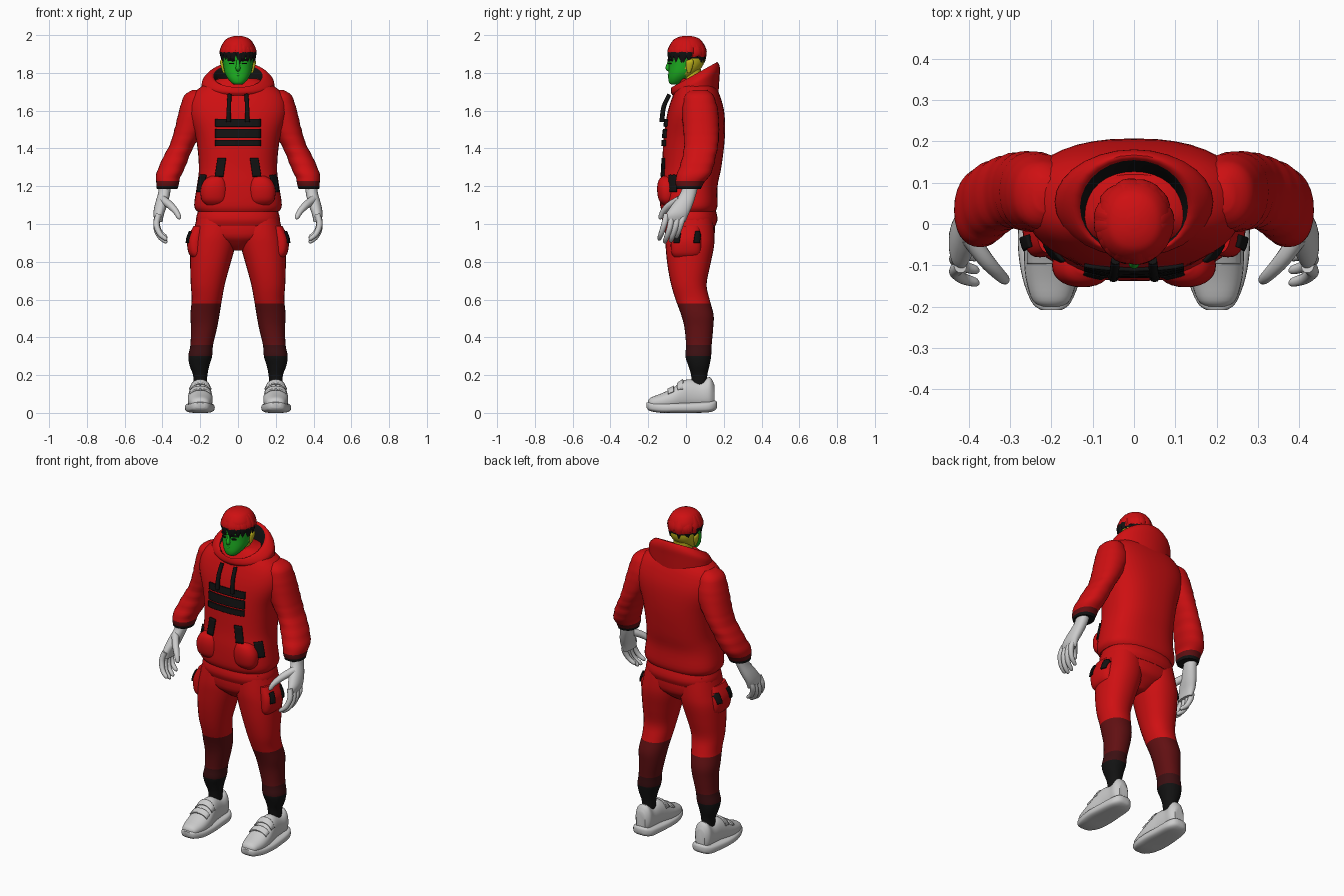
import bpy, bmesh, math, random
from mathutils import Vector
from mathutils.bvhtree import BVHTree

random.seed(4)
cube = bpy.data.objects.get("Cube")
if cube:
    bpy.data.objects.remove(cube)
made = []


def material(name, *rgb):
    m = bpy.data.materials.new(name)
    m.use_nodes = True
    m.diffuse_color = (*rgb, 1)
    m.node_tree.nodes["Principled BSDF"].inputs["Base Color"].default_value = (*rgb, 1)
    return m


RED = material("red cloth", .62, .005, .006)
DARK = material("dark red cloth", .12, .005, .006)
MAROON = material("maroon cloth", .045, .005, .006)
BLACK = material("black", .006, .006, .006)
GREY = material("light grey", .6, .6, .6)
GREEN = material("green skin", .012, .42, .015)
YELLOW = material("yellow skin", .55, .48, .012)


def finish(name, bm, mats, rule=None):
    bmesh.ops.recalc_face_normals(bm, faces=bm.faces)
    if rule:
        for f in bm.faces:
            f.material_index = rule(f.calc_center_median())
    me = bpy.data.meshes.new(name)
    bm.to_mesh(me)
    bm.free()
    for m in mats:
        me.materials.append(m)
    ob = bpy.data.objects.new(name, me)
    bpy.context.collection.objects.link(ob)
    made.append(ob)
    return ob


def smooth_rows(rows, steps=4):
    """Catmull-Rom interpolation through tuples of any length."""
    out = []
    for i in range(len(rows) - 1):
        a, b, c, d = rows[max(i - 1, 0)], rows[i], rows[i + 1], rows[min(i + 2, len(rows) - 1)]
        for k in range(steps):
            t = k / steps
            out.append([q + .5 * t * (r - p + t * (2 * p - 5 * q + 4 * r - s + t * (3 * (q - r) + s - p)))
                        for p, q, r, s in zip(a, b, c, d)])
    return out + [list(rows[-1])]


def skin_rings(bm, rings):
    loops = [[bm.verts.new(p) for p in ring] for ring in rings]
    n = len(loops[0])
    for a, b in zip(loops, loops[1:]):
        for j in range(n):
            bm.faces.new((a[j], a[(j + 1) % n], b[(j + 1) % n], b[j]))
    bm.faces.new(loops[0])
    bm.faces.new(loops[-1])


def loft(name, rows, mats, rule=None, along="z", power=2.2, side=1, fold=0, n=28):
    """Rows: position, two centre values, two radii and an optional tilt."""
    rings = []
    for row in smooth_rows(rows):
        t, cx, cy, rx, ry = row[:5]
        tilt = row[5] if len(row) > 5 else 0
        grow = 1 + fold * math.sin(t * 110)
        ring = []
        for j in range(n):
            a = math.tau * j / n
            c, s = math.cos(a), math.sin(a)
            u = cx + grow * rx * math.copysign(abs(c) ** (2 / power), c)
            v = cy + grow * ry * math.copysign(abs(s) ** (2 / power), s)
            ring.append((side * u, v, t + tilt * v) if along == "z" else (side * u, t, v))
        rings.append(ring)
    bm = bmesh.new()
    skin_rings(bm, rings)
    return finish(name, bm, mats, rule)


def tubes(name, paths, mats, rule=None, flat=1, n=10):
    """Paths: list of (points with radius, reference direction)."""
    bm = bmesh.new()
    for path, ref in paths:
        pts = smooth_rows(path)
        rings = []
        for i, p in enumerate(pts):
            tan = Vector(pts[min(i + 1, len(pts) - 1)][:3]) - Vector(pts[max(i - 1, 0)][:3])
            across = tan.cross(Vector(ref)).normalized()
            out = across.cross(tan).normalized()
            rings.append([Vector(p[:3]) + p[3] * (across * math.cos(math.tau * j / n)
                          + out * flat * math.sin(math.tau * j / n)) for j in range(n)])
        skin_rings(bm, rings)
    return finish(name, bm, mats, rule)


def tree_of(ob):
    return BVHTree.FromPolygons([v.co for v in ob.data.vertices], [p.vertices[:] for p in ob.data.polygons])


def patch(name, tree, axis, sign, u, v, mat, shear=0, k=8):
    """Thin plate laid on a surface, projected along one axis."""
    bm = bmesh.new()
    grid = {}
    for i in range(k + 1):
        for j in range(k + 1):
            b = v[0] + (v[1] - v[0]) * j / k
            co = [u[0] + (u[1] - u[0]) * i / k + shear * (b - v[0]), b]
            co.insert(axis, sign)
            ray = Vector((0, 0, 0))
            ray[axis] = -sign
            hit, normal, _, _ = tree.ray_cast(Vector(co), ray)
            if hit:
                grid[i, j] = bm.verts.new(hit - ray * .005)
    for i in range(k):
        for j in range(k):
            quad = [grid.get(q) for q in ((i, j), (i + 1, j), (i + 1, j + 1), (i, j + 1))]
            if all(quad):
                bm.faces.new(quad)
    ob = finish(name, bm, [mat])
    mod = ob.modifiers.new("thickness", "SOLIDIFY")
    mod.thickness, mod.offset = .009, 0


# Hooded top and the layer below it
torso = loft("hooded_top", [
    (1.065, 0, .015, .215, .14), (1.1, 0, .015, .232, .152), (1.2, 0, .015, .218, .152),
    (1.3, 0, .03, .207, .157), (1.45, 0, .043, .222, .162), (1.58, 0, .052, .262, .152),
    (1.67, 0, .055, .25, .128), (1.73, 0, .055, .19, .1), (1.77, 0, .05, .1, .07)], [RED], power=2.5, n=40)
loft("under_shirt", [(.99, 0, .02, .212, .135, -.12), (1.03, 0, .02, .222, .147, -.12),
                     (1.1, 0, .02, .2, .13)], [RED], power=2.4)
loft("hood", [(1.63, 0, .055, .19, .115, .2), (1.7, 0, .055, .192, .122, .4), (1.735, 0, .05, .187, .13, .5),
              (1.765, 0, .045, .15, .122, .55), (1.755, 0, .04, .125, .11, .55),
              (1.71, 0, .04, .105, .09, .5), (1.67, 0, .04, .09, .075, .4)],
     [RED, BLACK], lambda c: int(abs(c.x / .128) ** 2 + abs((c.y - .04) / .112) ** 2 < 1), power=2)

# Chest plates, drawstrings and straps
chest = tree_of(torso)
for z0, z1 in ((1.515, 1.555), (1.455, 1.503), (1.412, 1.445)):
    patch("chest_bar", chest, 1, -1, (-.12, .12), (z0, z1), BLACK, k=12)
for s in (-1, 1):
    tubes("drawstring", [([(s * .045, -.088, 1.685, .011), (s * .048, -.118, 1.62, .012),
                           (s * .05, -.128, 1.54, .013)], (1, 0, 0))], [BLACK])
    patch("waist_strap", chest, 1, -1, (s * .1 - .022, s * .1 + .022), (1.25, 1.35), BLACK, -s * .15)
    patch("pocket_opening", chest, 0, s, (-.09, -.05), (1.17, 1.26), BLACK)
    loft("front_pouch", [(1.1, .12, -.1, .045, .02), (1.13, .125, -.1, .068, .045), (1.19, .125, -.1, .072, .053),
                         (1.235, .12, -.1, .055, .043), (1.255, .11, -.1, .03, .02)], [RED], side=s)

# Sleeves, hands and fingers
for s in (-1, 1):
    loft("sleeve", [(1.71, .21, .07, .03, .04), (1.68, .222, .07, .062, .075), (1.6, .227, .075, .085, .095),
                    (1.5, .26, .08, .076, .095), (1.42, .295, .08, .066, .09), (1.36, .325, .07, .068, .088),
                    (1.3, .35, .055, .07, .09), (1.25, .37, .035, .066, .088), (1.22, .372, .02, .06, .075),
                    (1.185, .375, .015, .056, .064)], [RED, DARK, BLACK],
         lambda c: 2 if c.z < 1.197 else int(c.z < 1.225), side=s, fold=.018)
    loft("palm", [(1.25, .385, .03, .033, .043), (1.17, .39, .015, .032, .042), (1.1, .408, -.02, .033, .055),
                  (1.05, .42, -.047, .028, .06), (1.01, .418, -.058, .018, .054)], [GREY], side=s)
    fingers = []
    for y, drop in ((-.103, .015), (-.073, 0), (-.042, .005), (-.012, .025)):
        fingers.append(([(s * .42, y, 1.05, .016), (s * .432, y - .012, .985 + drop, .016),
                         (s * .415, y - .028, .935 + drop, .014), (s * .385, y - .038, .908 + drop, .011),
                         (s * .375, y - .04, .902 + drop, .004)], (0, 1, 0)))
    fingers.append(([(s * .4, -.03, 1.13, .022), (s * .36, -.085, 1.1, .02), (s * .328, -.12, 1.065, .016),
                     (s * .312, -.135, 1.035, .012), (s * .308, -.138, 1.025, .004)], (0, 1, 0)))
    tubes("fingers", fingers, [GREY])

# Trousers with banded lower legs
loft("trouser_seat", [(.86, 0, .02, .04, .05), (.9, 0, .02, .12, .1), (.95, 0, .02, .218, .132),
                      (1.08, 0, .02, .21, .13)], [RED])


def leg_band(c):
    return 3 if c.z < .3 else 2 if c.z < .36 else int(c.z < .57)


for s in (-1, 1):
    leg = loft("trouser_leg", [
        (.14, .2, .07, .034, .04), (.2, .2, .07, .038, .043), (.25, .204, .068, .052, .056),
        (.3, .2, .065, .063, .068), (.36, .192, .068, .06, .068), (.45, .18, .068, .069, .076),
        (.52, .175, .06, .077, .086), (.6, .165, .035, .08, .09), (.68, .16, .015, .09, .094),
        (.78, .148, .015, .105, .113), (.88, .133, .02, .118, .128), (.95, .122, .02, .115, .13),
        (1.05, .11, .02, .105, .12)], [RED, DARK, MAROON, BLACK], leg_band, side=s)
    pocket = loft("thigh_pocket", [(.82, .215, .0, .025, .06), (.85, .225, .0, .038, .078),
                                   (.92, .226, .0, .042, .08), (.99, .205, .0, .03, .07)],
                  [RED], side=s, power=2.6)
    for y in (-.065, .04):
        patch("pocket_tab", tree_of(pocket), 0, s, (y, y + .03), (.9, .96), BLACK, .15)

# Shoes
for s in (-1, 1):
    upper = loft("shoe_upper", [
        (-.2, .2, .05, .02, .015), (-.185, .2, .052, .045, .03), (-.13, .2, .058, .062, .045),
        (-.07, .2, .072, .066, .06), (-.02, .2, .09, .06, .077), (.02, .2, .098, .054, .08),
        (.08, .2, .095, .05, .073), (.125, .2, .105, .05, .085), (.15, .2, .09, .03, .06)],
        [GREY], along="y", side=s)
    loft("shoe_sole", [(-.208, .2, .04, .025, .014), (-.19, .2, .034, .047, .024), (-.13, .2, .027, .07, .027),
                       (-.05, .202, .027, .079, .027), (.04, .202, .028, .074, .028),
                       (.12, .2, .032, .066, .029), (.155, .2, .04, .045, .025), (.165, .2, .042, .02, .012)],
         [GREY], along="y", side=s, power=3.2)
    for y in (-.095, -.045):
        patch("shoe_strap", tree_of(upper), 2, 1, (s * .2 - .056, s * .2 + .056), (y, y + .03), GREY)

# Head, face and neck
loft("neck", [(1.64, 0, .045, .06, .055), (1.72, 0, .03, .052, .05), (1.82, 0, .03, .052, .05)],
     [GREEN, YELLOW], lambda c: int(c.y > .0))
head = loft("head", [
    (1.738, 0, -.06, .02, .018), (1.748, 0, -.055, .035, .034), (1.77, 0, -.04, .054, .054),
    (1.8, 0, -.018, .07, .075), (1.84, 0, 0, .078, .09), (1.88, 0, .005, .081, .094),
    (1.93, 0, .005, .074, .085), (1.965, 0, .005, .045, .05)],
    [GREEN, YELLOW], lambda c: int(c.y > .0), n=36)
tubes("nose", [([(0, -.087, 1.868, .007), (0, -.093, 1.845, .009), (0, -.096, 1.825, .013),
                 (0, -.086, 1.812, .008)], (1, 0, 0))], [GREEN])
tubes("lips", [([(-.026, -.078, 1.788, .003), (0, -.09, 1.79, .007), (.026, -.078, 1.788, .003)], (0, 0, 1))], [GREEN])
face = tree_of(head)
for s in (-1, 1):
    patch("eye", face, 1, -1, (s * .034 - .012, s * .034 + .012), (1.846, 1.852), BLACK)
    patch("eyebrow", face, 1, -1, (s * .036 - .018, s * .036 + .018), (1.864, 1.872), BLACK)
    loft("ear", [(1.8, .074, .015, .006, .008), (1.83, .08, .018, .01, .017), (1.86, .083, .02, .012, .02),
                 (1.875, .08, .02, .006, .01)], [YELLOW], side=s)


# Hair cap and layered locks, black towards the tips
def hair_band(c):
    return int(c.z < (1.908 if c.y < .03 else 1.888))


loft("hair_cap", [(1.875, 0, .008, .08, .092, -.35), (1.9, 0, .008, .088, .097, -.2), (1.94, 0, .006, .086, .094),
                  (1.975, 0, .006, .066, .072), (1.99, 0, .006, .04, .044), (1.996, 0, .006, .012, .014)],
     [RED, BLACK], hair_band)
locks = []
for layer, count in ((0, 20), (1, 14)):
    for i in range(count):
        a = math.tau * (i + random.uniform(-.25, .25)) / count
        d = Vector((math.cos(a), math.sin(a), 0))
        twist = Vector((-d.y, d.x, 0)) * random.uniform(-.02, .02)
        tip = random.uniform(1.845, 1.872) + layer * .035
        shape = ((.3, 1.985, .012), (.68, 1.968, .023), (.95, 1.925, .024), (.99, 1.895, .018), (.96, tip, .002))
        path = []
        for k, (r, z, w) in enumerate(shape):
            p = Vector((0, .006, z)) + Vector((d.x * .09, d.y * .098, 0)) * r + twist * k / 4
            path.append((*p, w))
        locks.append((path, d))
tubes("hair_locks", locks, [RED, BLACK], hair_band, flat=.35, n=8)

# Smooth shading with sharp creases kept
bpy.ops.object.select_all(action="DESELECT")
for ob in made:
    ob.select_set(True)
bpy.context.view_layer.objects.active = made[0]
bpy.ops.object.shade_smooth_by_angle(angle=math.radians(40))
